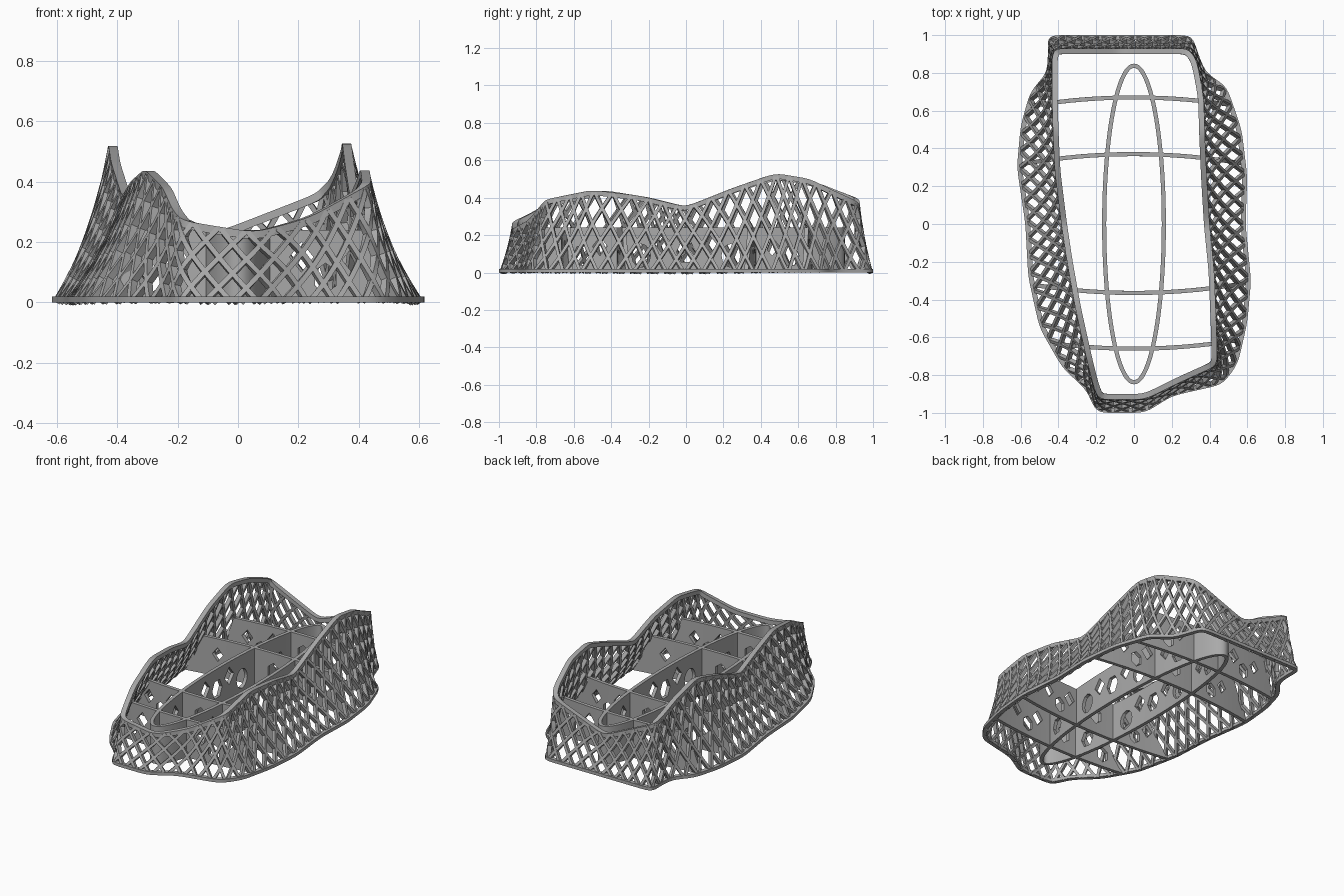
import bpy, bmesh, math
from mathutils import Vector, Matrix

if "Cube" in bpy.data.objects:
    bpy.data.objects.remove(bpy.data.objects["Cube"])

grey = bpy.data.materials.new("plain grey")
grey.use_nodes = True
grey.diffuse_color = (0.4, 0.4, 0.4, 1)
grey.node_tree.nodes["Principled BSDF"].inputs["Base Color"].default_value = (0.4, 0.4, 0.4, 1)

UP = Vector((0, 0, 1))
SAMPLES = 480
CELLS = 60
RIB_HEIGHT = 0.24

# Wall stations, clockwise from the back: base x, base y, rim x, rim y, rim height
STATIONS = [
    (-.46, 1, -.42, .93, .39), (-.08, 1, -.07, .93, .23), (.31, 1, .29, .93, .37),
    (.34, .9, .33, .87, .4), (.38, .8, .35, .78, .44), (.49, .73, .37, .66, .5),
    (.57, .5, .375, .48, .53), (.6, .25, .385, .25, .45), (.59, 0, .4, 0, .35),
    (.62, -.3, .425, -.25, .41), (.6, -.52, .435, -.5, .44), (.55, -.74, .44, -.65, .41),
    (.47, -.85, .44, -.75, .39), (.2, -.91, .24, -.84, .28), (.06, -1, .06, -.93, .23),
    (-.2, -1, -.19, -.93, .27), (-.25, -.88, -.22, -.84, .31), (-.38, -.76, -.25, -.72, .38),
    (-.5, -.55, -.31, -.45, .44), (-.56, -.28, -.355, -.2, .4), (-.575, 0, -.385, 0, .35),
    (-.62, .3, -.42, .28, .46), (-.6, .52, -.43, .5, .525), (-.55, .7, -.435, .7, .48),
    (-.46, .8, -.435, .8, .44), (-.455, .9, -.435, .88, .41),
]


def resample(rows, count):
    """Even spacing along the base outline, then rounded corners."""
    loop = [Vector(r) for r in rows + rows[:1]]
    spans = [(b - a).xy.length for a, b in zip(loop, loop[1:])]
    step = sum(spans) / count
    out, seg, start = [], 0, 0.0
    for i in range(count):
        d = i * step
        while d > start + spans[seg]:
            start += spans[seg]
            seg += 1
        out.append(loop[seg].lerp(loop[seg + 1], (d - start) / spans[seg]))
    for _ in range(18):
        out = [out[i - 1] * .25 + out[i] * .5 + out[(i + 1) % count] * .25
               for i in range(count)]
    return out


RAILS = resample(STATIONS, SAMPLES)
STRETCH = 1 / max(abs(r[1]) for r in RAILS)


def wall(u, t):
    """Point on the flared outer surface: u runs round, t runs up."""
    i = math.floor(u)
    r = RAILS[i % SAMPLES].lerp(RAILS[(i + 1) % SAMPLES], u - i)
    f = t + 0.42 * t * (1 - t)
    return Vector((r[0] + (r[2] - r[0]) * f, (r[1] + (r[3] - r[1]) * f) * STRETCH, r[4] * t))


def wall_normal(u, t):
    around = wall(u + 1, t) - wall(u - 1, t)
    rise = wall(u, t + .02) - wall(u, t - .02)
    return rise.cross(around).normalized()


def sweep(bm, points, normals, width, depth, closed=False):
    """Rectangular bar along a path, set inward from the surface."""
    n = len(points)
    rings = []
    for i, (p, nor) in enumerate(zip(points, normals)):
        a = points[i - 1] if closed or i else p
        b = points[(i + 1) % n] if closed or i < n - 1 else p
        side = nor.cross(b - a).normalized() * width / 2
        inner = p - nor * depth
        rings.append([bm.verts.new(c) for c in (p + side, p - side, inner - side, inner + side)])
    for i in range(n if closed else n - 1):
        a, b = rings[i], rings[(i + 1) % n]
        for k in range(4):
            m = (k + 1) % 4
            bm.faces.new((a[k], a[m], b[m], b[k]))
    if not closed:
        bm.faces.new(rings[0])
        bm.faces.new(rings[-1])


def finish(bm, name):
    bmesh.ops.recalc_face_normals(bm, faces=bm.faces)
    mesh = bpy.data.meshes.new(name)
    bm.to_mesh(mesh)
    bm.free()
    mesh.materials.append(grey)
    obj = bpy.data.objects.new(name, mesh)
    bpy.context.collection.objects.link(obj)
    return obj


def activate(obj):
    bpy.ops.object.select_all(action='DESELECT')
    obj.select_set(True)
    bpy.context.view_layer.objects.active = obj


def smooth(obj):
    activate(obj)
    bpy.ops.object.shade_smooth_by_angle(angle=math.radians(30))


def thicken_and_pierce(obj, holes, axis):
    """Give a sheet thickness and cut polygon holes (x or y, z, radius, sides)."""
    bm = bmesh.new()
    turn = Matrix.Rotation(math.pi / 2, 4, 'Y' if axis == 'X' else 'X')
    for place, z, radius, sides in holes:
        spot = (0, place, z) if axis == 'X' else (place, 0, z)
        tall = Matrix.Diagonal((1, 1, 1.25, 1))
        bmesh.ops.create_cone(bm, cap_ends=True, segments=sides, radius1=radius, radius2=radius,
                              depth=3, matrix=Matrix.Translation(spot) @ tall @ turn)
    cutter = finish(bm, "hole_cutter")
    cutter.hide_render = True
    solid = obj.modifiers.new("thickness", 'SOLIDIFY')
    solid.thickness = 0.022
    solid.offset = 0
    cut = obj.modifiers.new("holes", 'BOOLEAN')
    cut.object = cutter
    cut.solver = 'EXACT'
    activate(obj)
    for m in list(obj.modifiers):
        bpy.ops.object.modifier_apply(modifier=m.name)
    bpy.data.objects.remove(cutter)
    smooth(obj)


def grid_sheet(columns, name, closed=False):
    bm = bmesh.new()
    cols = [[bm.verts.new(p) for p in c] for c in columns]
    if closed:
        cols.append(cols[0])
    for a, b in zip(cols, cols[1:]):
        for k in range(len(a) - 1):
            bm.faces.new((a[k], b[k], b[k + 1], a[k + 1]))
    return finish(bm, name)


# Lattice wall: crossing diagonal struts
for name, lean in (("lattice_struts_forward", 1), ("lattice_struts_backward", -1)):
    bm = bmesh.new()
    per_cell = SAMPLES / CELLS
    for k in range(CELLS):
        path = []
        for j in range(13):
            t = 0.02 + 0.96 * j / 12
            path.append((per_cell * (k + lean * 2.5 * t), t))
        sweep(bm, [wall(*q) for q in path], [wall_normal(*q) for q in path], 0.017, 0.024)
    smooth(finish(bm, name))

# Base band and top rim
for name, t, shift, width, depth in (("base_band", 0, .01, .02, .026),
                                     ("top_rim", 1, -.012, .026, .03)):
    pts = [wall(u, t) + UP * shift for u in range(0, SAMPLES, 2)]
    n = len(pts)
    outward = []
    for i in range(n):
        along = pts[(i + 1) % n] - pts[i - 1]
        outward.append(UP.cross(along).normalized())
    bm = bmesh.new()
    sweep(bm, pts, outward, width, depth, closed=True)
    smooth(finish(bm, name))


def wall_x(y, z, side):
    """Where the wall stands at a given depth and height."""
    pts = [wall(u, z / RAILS[u][4]) for u in range(SAMPLES) if RAILS[u][0] * side > 0.2]
    return min(pts, key=lambda p: abs(p.y - y)).x - side * 0.014


# Bowed cross ribs
LEVELS = [RIB_HEIGHT * k / 5 for k in range(6)]
rib_holes = [(0, .12, .045, 6)]
for s in (-1, 1):
    rib_holes += [(s * .21, .15, .04, 4), (s * .29, .08, .04, 6), (s * .38, .14, .035, 4)]
for name, y0 in (("front_rib", -.66), ("front_middle_rib", -.365),
                 ("back_middle_rib", .37), ("back_rib", .67)):
    ends = [(wall_x(y0 * .96, z, -1), wall_x(y0 * .96, z, 1)) for z in LEVELS]
    columns = []
    for i in range(17):
        col = []
        for z, (x0, x1) in zip(LEVELS, ends):
            x = x0 + (x1 - x0) * i / 16
            col.append((x, y0 - math.copysign(.15 * x * x, y0), z))
        columns.append(col)
    thicken_and_pierce(grid_sheet(columns, name), rib_holes, 'Y')

# Long oval rib
oval = []
for i in range(96):
    a = math.tau * i / 96
    x, y = .158 * math.cos(a), .838 * math.sin(a)
    oval.append([(x, y, 0), (x, y, RIB_HEIGHT)])
oval_holes = [(0, .11, .05, 6)]
for s in (-1, 1):
    oval_holes += [(s * .12, .15, .045, 4), (s * .24, .09, .05, 12),
                   (s * .46, .14, .04, 4), (s * .56, .09, .045, 6)]
thicken_and_pierce(grid_sheet(oval, "oval_rib", closed=True), oval_holes, 'X')
